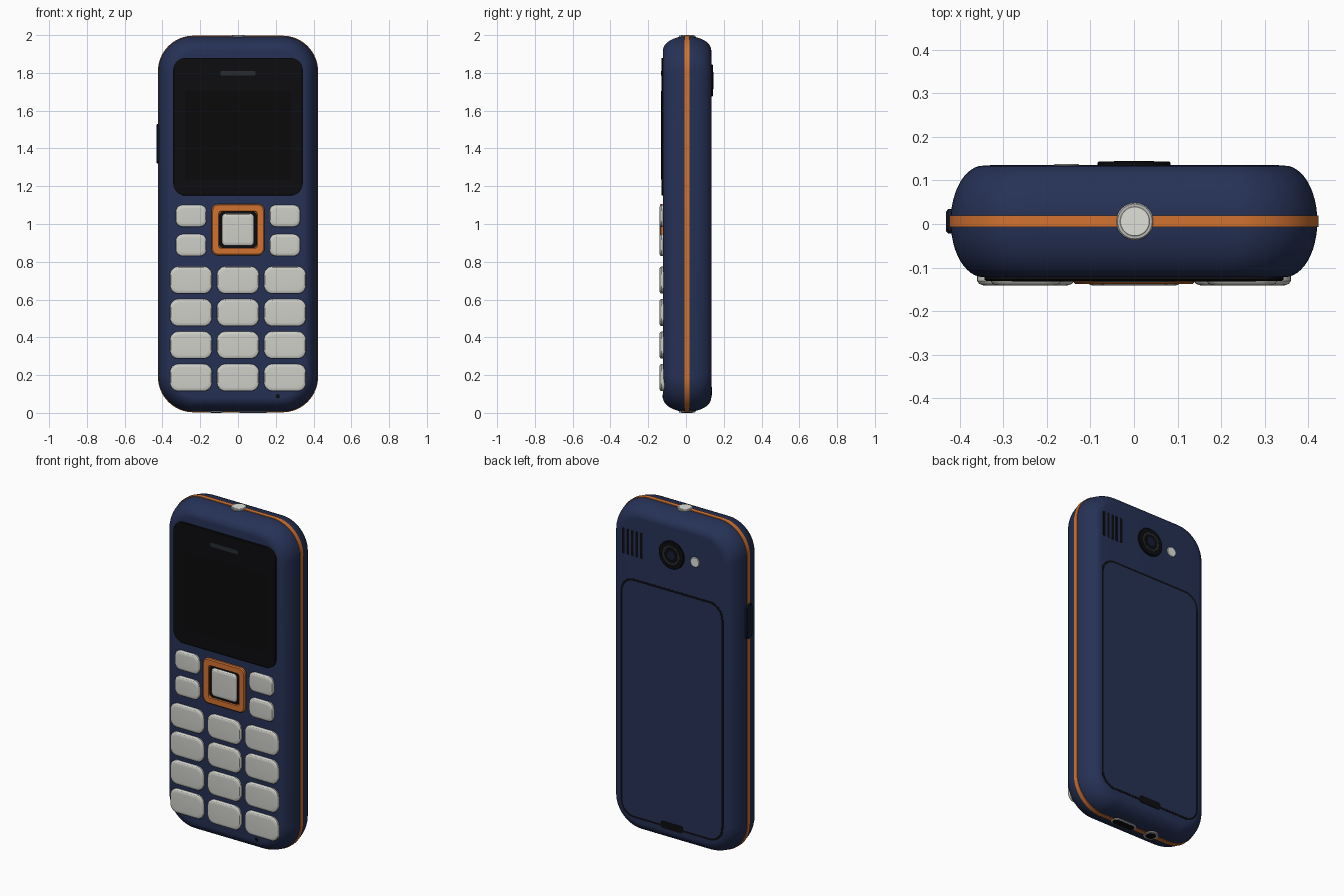
import bpy, bmesh, math

cube = bpy.data.objects.get("Cube")
if cube:
    bpy.data.objects.remove(cube, do_unlink=True)


def material(name, rgb):
    m = bpy.data.materials.new(name)
    m.use_nodes = True
    m.diffuse_color = (*rgb, 1)
    bsdf = next(n for n in m.node_tree.nodes if n.type == 'BSDF_PRINCIPLED')
    bsdf.inputs["Base Color"].default_value = (*rgb, 1)
    return m


NAVY = material("navy", (0.019, 0.031, 0.092))
ORANGE = material("orange", (0.65, 0.17, 0.03))
KEY = material("key grey", (0.62, 0.62, 0.58))
BLACK = material("black", (0.004, 0.004, 0.005))
DISPLAY = material("display black", (0.003, 0.003, 0.003))
SLATE = material("slate", (0.02, 0.025, 0.03))
DARK_NAVY = material("dark navy", (0.008, 0.012, 0.03))
WHITE = material("lamp white", (0.75, 0.75, 0.7))
METAL = material("metal", (0.5, 0.5, 0.48))

# Each axis maps in-plane u, v and depth d to model space
AXES = {
    'x': lambda u, v, d: (d, u, v),
    'y': lambda u, v, d: (u, d, v),
    'z': lambda u, v, d: (u, v, d),
}


def slab(name, mat, centre, half, radius, levels, axis='y', seg=8, caps=True):
    """Loft a rounded rectangle through (depth, inset) levels."""
    bm = bmesh.new()
    rings = []
    for depth, inset in levels:
        hu, hv = half[0] - inset, half[1] - inset
        r = min(max(radius - inset * 0.6, 0.004), hu, hv)
        ring = []
        for quarter, (su, sv) in enumerate([(1, 1), (-1, 1), (-1, -1), (1, -1)]):
            for i in range(seg + 1):
                a = (quarter + i / seg) * math.pi / 2
                u = centre[0] + su * (hu - r) + r * math.cos(a)
                v = centre[1] + sv * (hv - r) + r * math.sin(a)
                ring.append(bm.verts.new(AXES[axis](u, v, depth)))
        rings.append(ring)
    n = len(rings[0])
    for a, b in zip(rings, rings[1:]):
        for i in range(n):
            j = (i + 1) % n
            bm.faces.new((a[i], a[j], b[j], b[i]))
    if caps:
        bm.faces.new(rings[0])
        bm.faces.new(rings[-1])
    bmesh.ops.remove_doubles(bm, verts=bm.verts, dist=1e-5)
    bmesh.ops.recalc_face_normals(bm, faces=bm.faces)
    mesh = bpy.data.meshes.new(name)
    bm.to_mesh(mesh)
    bm.free()
    mesh.materials.append(mat)
    mesh.shade_smooth()
    mesh.set_sharp_from_angle(angle=math.radians(30))
    obj = bpy.data.objects.new(name, mesh)
    bpy.context.collection.objects.link(obj)
    return obj


def disc(name, mat, centre, r, d0, d1, axis='y', bevel=0.003):
    edge = d1 - math.copysign(bevel, d1 - d0)
    return slab(name, mat, centre, (r, r), r, [(d0, 0), (edge, 0), (d1, bevel)], axis)


# Body shell with bulging sides
MID, DEPTH, BULGE = 0.006, 0.128, 0.075
shell = []
for i in range(25):
    a = math.pi * (i / 24 - 0.5)
    shell.append((MID + DEPTH * math.sin(a), BULGE * (1 - math.cos(a))))
slab("body", NAVY, (0, 1), (0.421, 0.994), 0.185, shell, seg=16)

# Orange seam band around the middle
slab("seam_band", ORANGE, (0, 1), (0.424, 0.997), 0.188,
     [(-0.007, 0.006), (-0.007, 0), (0.019, 0), (0.019, 0.006)], seg=16, caps=False)

# Screen
slab("screen_glass", BLACK, (0, 1.515), (0.343, 0.365), 0.065,
     [(-0.115, 0), (-0.128, 0), (-0.131, 0.004)])
slab("display", DISPLAY, (0, 1.47), (0.28, 0.235), 0.01, [(-0.13, 0), (-0.1315, 0)])
slab("earpiece", SLATE, (0, 1.798), (0.093, 0.013), 0.01, [(-0.13, 0), (-0.133, 0)])


# Keys
def key(name, x, z, hw, hh, r):
    slab(name, KEY, (x, z), (hw, hh), r,
         [(-0.112, 0), (-0.131, 0), (-0.137, 0.004), (-0.1405, 0.012), (-0.141, 0.018)])


for row in range(4):
    for col in range(3):
        key(f"number_key_{row}_{col}", (col - 1) * 0.249, 0.703 - row * 0.172,
            0.111, 0.072, 0.045)
for side, x in (("left", 0.248), ("right", -0.248)):
    for place, z in (("upper", 1.043), ("lower", 0.888)):
        key(f"{place}_{side}_function_key", x, z, 0.081, 0.058, 0.035)

# Navigation pad
slab("navigation_ring", ORANGE, (0, 0.97), (0.14, 0.136), 0.035,
     [(-0.112, 0), (-0.133, 0), (-0.138, 0.006), (-0.138, 0.038), (-0.125, 0.04)])
slab("navigation_recess", BLACK, (0, 0.97), (0.101, 0.097), 0.025,
     [(-0.12, 0), (-0.128, 0)])
key("select_key", 0, 0.97, 0.084, 0.085, 0.02)
disc("microphone_hole", BLACK, (0.21, 0.088), 0.01, -0.11, -0.1235, bevel=0.001)

# Battery door, drawn by a dark gap around a panel
DOOR, DOOR_HALF = (0, 0.825), (0.343, 0.722)
slab("door_gap", BLACK, DOOR, DOOR_HALF, 0.09, [(0.125, 0), (0.1348, 0)], seg=12)
slab("battery_door", NAVY, DOOR, (DOOR_HALF[0] - 0.012, DOOR_HALF[1] - 0.012), 0.08,
     [(0.13, 0), (0.1358, 0)], seg=12)
slab("door_notch", BLACK, (0, 0.115), (0.075, 0.022), 0.015, [(0.13, 0), (0.1372, 0)])

# Camera, flash and speaker
CAMERA = (0, 1.76)
disc("camera_housing", BLACK, CAMERA, 0.084, 0.12, 0.143)
disc("camera_ring", SLATE, CAMERA, 0.058, 0.14, 0.144, bevel=0.001)
disc("camera_glass", BLACK, CAMERA, 0.046, 0.14, 0.1446, bevel=0.001)
disc("camera_lens", DARK_NAVY, CAMERA, 0.028, 0.14, 0.1452, bevel=0.001)
disc("flash", WHITE, (-0.155, 1.757), 0.03, 0.12, 0.138)
for i in range(5):
    slab(f"speaker_slot_{i}", BLACK, (0.265 + (i - 2) * 0.03, 1.76), (0.008, 0.078), 0.004,
         [(0.12, 0), (0.1352, 0)])

# Side button on the right
slab("side_button", DARK_NAVY, (0.006, 1.425), (0.028, 0.105), 0.02,
     [(-0.4, 0), (-0.427, 0), (-0.432, 0.006)], axis='x')

# Torch on the top edge
disc("torch_rim", METAL, (0.002, 0.006), 0.043, 1.96, 1.999, 'z')
disc("torch_lens", WHITE, (0.002, 0.006), 0.034, 1.97, 2.0, 'z', 0.001)

# Charging port and audio jack on the bottom edge
slab("port_rim", METAL, (0.08, 0.006), (0.08, 0.03), 0.028,
     [(0.03, 0), (0.003, 0), (0.001, 0.003)], 'z')
slab("charging_port", BLACK, (0.08, 0.006), (0.072, 0.022), 0.02, [(0.02, 0), (0, 0)], 'z')
disc("jack_rim", METAL, (-0.115, 0.006), 0.043, 0.03, 0.001, 'z')
disc("audio_jack", BLACK, (-0.115, 0.006), 0.029, 0.02, 0, 'z', 0.001)
